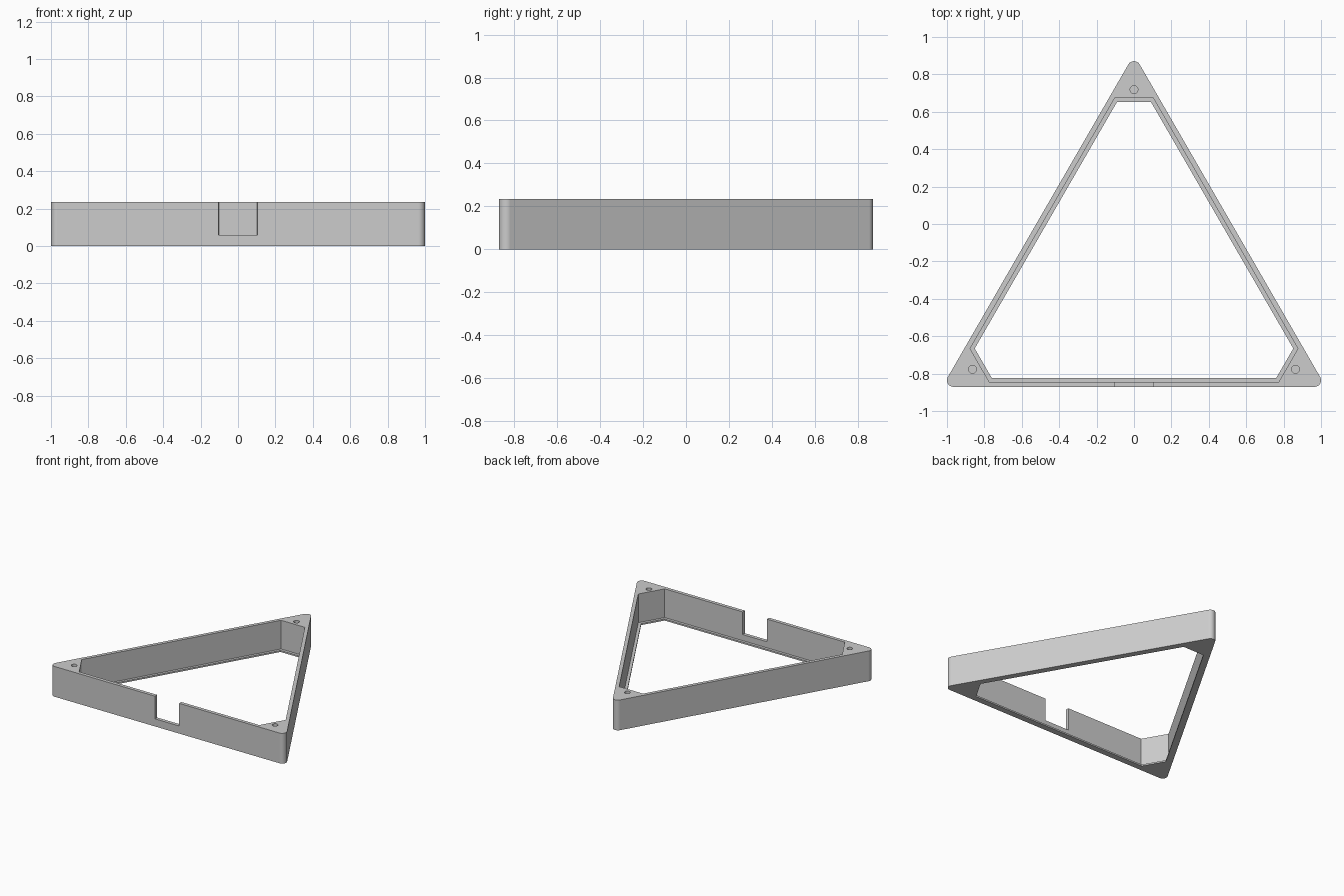
import bpy, bmesh, math
from mathutils import Vector

if "Cube" in bpy.data.objects:
    bpy.data.objects.remove(bpy.data.objects["Cube"])

HEIGHT, LIP_H, NOTCH_Z = 0.235, 0.012, 0.059
R = 0.035                                   # outer corner radius
REACH = (1 - R) * 2 / math.sqrt(3)          # centroid to corner arc centre
INRADIUS = REACH / 2 + R
CY = INRADIUS - (REACH * 1.5 + 2 * R) / 2   # centroid y, outline centred on y = 0
CORNERS = [math.radians(a) for a in (90, 210, 330)]

grey = bpy.data.materials.new("light grey")
grey.diffuse_color = (0.603, 0.603, 0.603, 1)
grey.use_nodes = True
grey.node_tree.nodes["Principled BSDF"].inputs["Base Color"].default_value = grey.diffuse_color


def polar(r, a):
    return Vector((r * math.cos(a), CY + r * math.sin(a)))


def prism(name, pts, z0, z1):
    """Extrude a closed xy outline from z0 to z1."""
    bm = bmesh.new()
    face = bm.faces.new([bm.verts.new((p[0], p[1], z0)) for p in pts])
    ext = bmesh.ops.extrude_face_region(bm, geom=[face])["geom"]
    bmesh.ops.translate(bm, vec=(0, 0, z1 - z0),
                        verts=[v for v in ext if isinstance(v, bmesh.types.BMVert)])
    bmesh.ops.recalc_face_normals(bm, faces=bm.faces[:])
    mesh = bpy.data.meshes.new(name)
    bm.to_mesh(mesh)
    bm.free()
    mesh.materials.append(grey)
    ob = bpy.data.objects.new(name, mesh)
    bpy.context.collection.objects.link(ob)
    return ob


def arc(centre, r, a0, a1, n):
    return [centre + Vector((math.cos(a), math.sin(a))) * r
            for a in (a0 + (a1 - a0) * i / n for i in range(n + 1))]


def opening(side, corner):
    """Triangle with clipped corners, from side and corner distances."""
    pts = []
    t = (side - corner * 0.5) / math.sin(math.pi / 3)   # half width of the clipped corner
    for a in CORNERS:
        along = Vector((-math.sin(a), math.cos(a)))
        pts += [polar(corner, a) - along * t, polar(corner, a) + along * t]
    return pts


# Rounded triangular body
outline = []
for a in CORNERS:
    outline += arc(polar(REACH, a), R, a - math.pi / 3, a + math.pi / 3, 12)
frame = prism("triangular_frame", outline, 0, HEIGHT)

# Cavity above the lip, opening through the lip, front notch, blind screw holes
y0 = CY - INRADIUS
cutters = [
    prism("cavity_cutter", opening(INRADIUS - 0.027, 0.953), LIP_H, HEIGHT + 0.1),
    prism("opening_cutter", opening(INRADIUS - 0.048, 0.931), -0.1, HEIGHT + 0.2),
    prism("notch_cutter", [(-0.104, y0 - 0.1), (0.104, y0 - 0.1),
                           (0.104, y0 + 0.1), (-0.104, y0 + 0.1)], NOTCH_Z, HEIGHT + 0.1),
]
for a in CORNERS:
    ring = arc(polar(0.997, a), 0.021, 0, math.tau, 24)[:-1]
    cutters.append(prism("screw_hole_cutter", ring, NOTCH_Z, HEIGHT + 0.1))

bpy.context.view_layer.objects.active = frame
frame.select_set(True)
for cutter in cutters:
    cutter.hide_render = True
    mod = frame.modifiers.new("cut", 'BOOLEAN')
    mod.operation, mod.solver, mod.object = 'DIFFERENCE', 'EXACT', cutter
    bpy.ops.object.modifier_apply(modifier=mod.name)
    bpy.data.objects.remove(cutter)

# Smooth rounded corners, crisp edges and truly flat walls
bpy.ops.object.shade_smooth_by_angle(angle=math.radians(30))
weighted = frame.modifiers.new("flat walls", 'WEIGHTED_NORMAL')
weighted.keep_sharp = True
